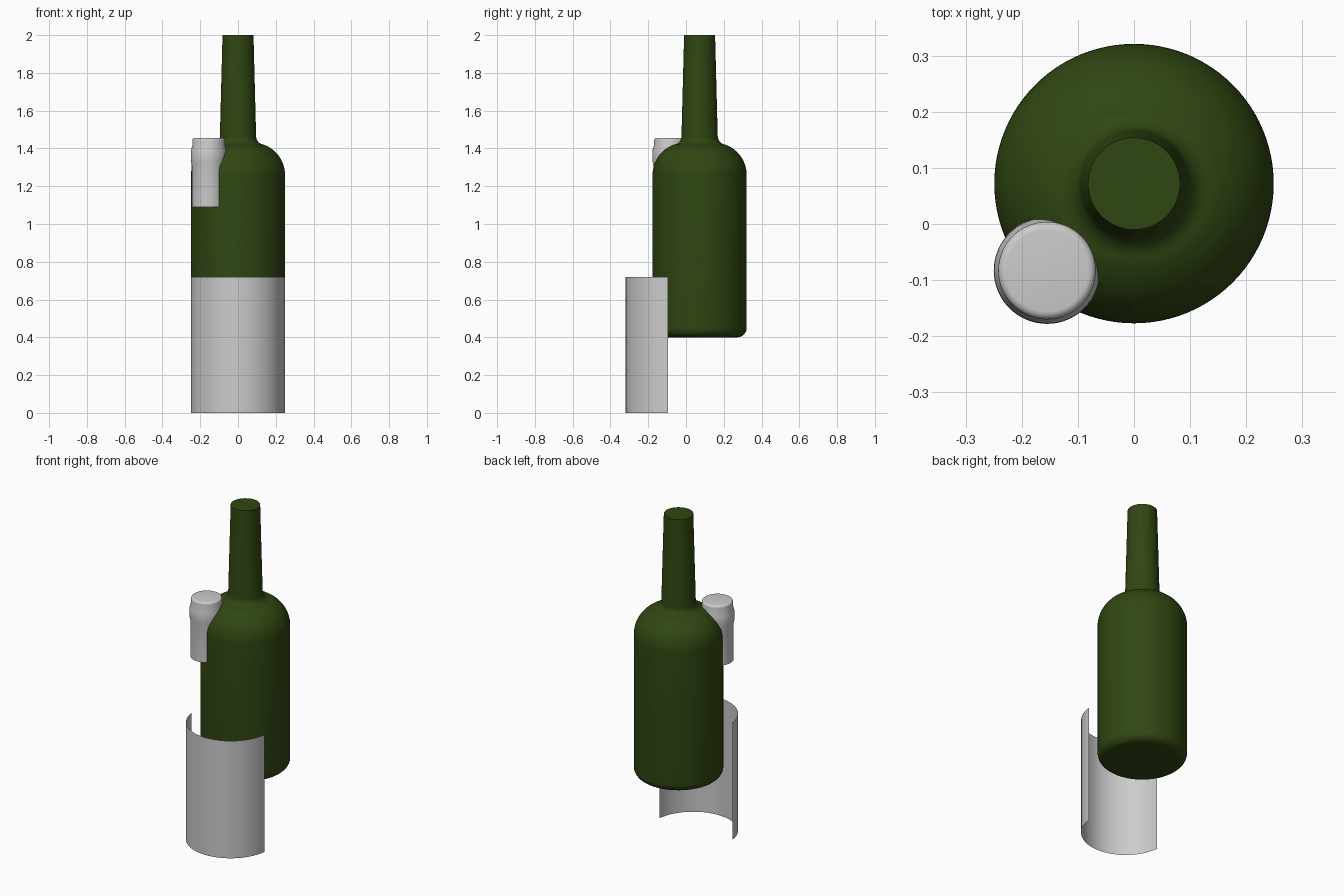
import bpy, bmesh, math
from mathutils import Vector

if "Cube" in bpy.data.objects:
    bpy.data.objects.remove(bpy.data.objects["Cube"], do_unlink=True)


def material(name, colour):
    mat = bpy.data.materials.new(name)
    mat.use_nodes = True
    mat.diffuse_color = colour
    mat.node_tree.nodes["Principled BSDF"].inputs["Base Color"].default_value = colour
    return mat


def sweep(name, profile, centre, mat, start=0, angle=math.tau, steps=96):
    """Turn a (radius, height) profile about a vertical axis."""
    bm = bmesh.new()
    verts = [bm.verts.new((r * math.cos(start), r * math.sin(start), z)) for r, z in profile]
    edges = [bm.edges.new(pair) for pair in zip(verts, verts[1:])]
    bmesh.ops.spin(bm, geom=verts + edges, cent=(0, 0, 0), axis=(0, 0, 1),
                   angle=angle, steps=steps)
    bmesh.ops.remove_doubles(bm, verts=bm.verts, dist=1e-5)
    bmesh.ops.recalc_face_normals(bm, faces=bm.faces)
    mesh = bpy.data.meshes.new(name)
    bm.to_mesh(mesh)
    bm.free()
    mesh.materials.append(mat)
    obj = bpy.data.objects.new(name, mesh)
    obj.location = Vector((*centre, 0))
    bpy.context.collection.objects.link(obj)
    bpy.ops.object.select_all(action="DESELECT")
    obj.select_set(True)
    bpy.context.view_layer.objects.active = obj
    bpy.ops.object.shade_smooth_by_angle(angle=math.radians(40))
    return obj


def arc(r, z, width, height, first, last, count):
    """Elliptical run of profile points, angles in degrees."""
    angles = [math.radians(first + (last - first) * i / count) for i in range(count + 1)]
    return [(r + width * math.cos(a), z + height * math.sin(a)) for a in angles]


green = material("green glass", (0.03, 0.062, 0.006, 1))
grey = material("pale grey", (0.6, 0.6, 0.6, 1))

# Bottle: rounded base, straight body, domed shoulder, tapered neck
bottle = [(0, 0.4)]
bottle += arc(0.199, 0.45, 0.05, 0.05, -90, 0, 8)
bottle += arc(0.079, 1.26, 0.17, 0.17, 0, 70, 14)
bottle += arc(0.148, 1.463, 0.052, 0.045, 250, 180, 6)
bottle += [(0.082, 2.0), (0, 2.0)]
sweep("bottle", bottle, (0, 0.072), green)

# Foil capsule: open sleeve with a swollen lip band and closed top
capsule = [(0.09, 1.09), (0.09, 1.31), (0.094, 1.33), (0.095, 1.36), (0.094, 1.39), (0.087, 1.415)]
capsule += arc(0.073, 1.441, 0.014, 0.014, 0, 90, 5)
capsule += [(0, 1.455)]
sweep("neck_capsule", capsule, (-0.155, -0.083), grey, steps=64)

# Label: thin curved sheet standing in front
gap = math.radians(6)
sweep("front_label", [(0.249, 0), (0.249, 0.72)], (0, -0.07), grey,
      start=math.pi + gap, angle=math.pi - 2 * gap, steps=48)
